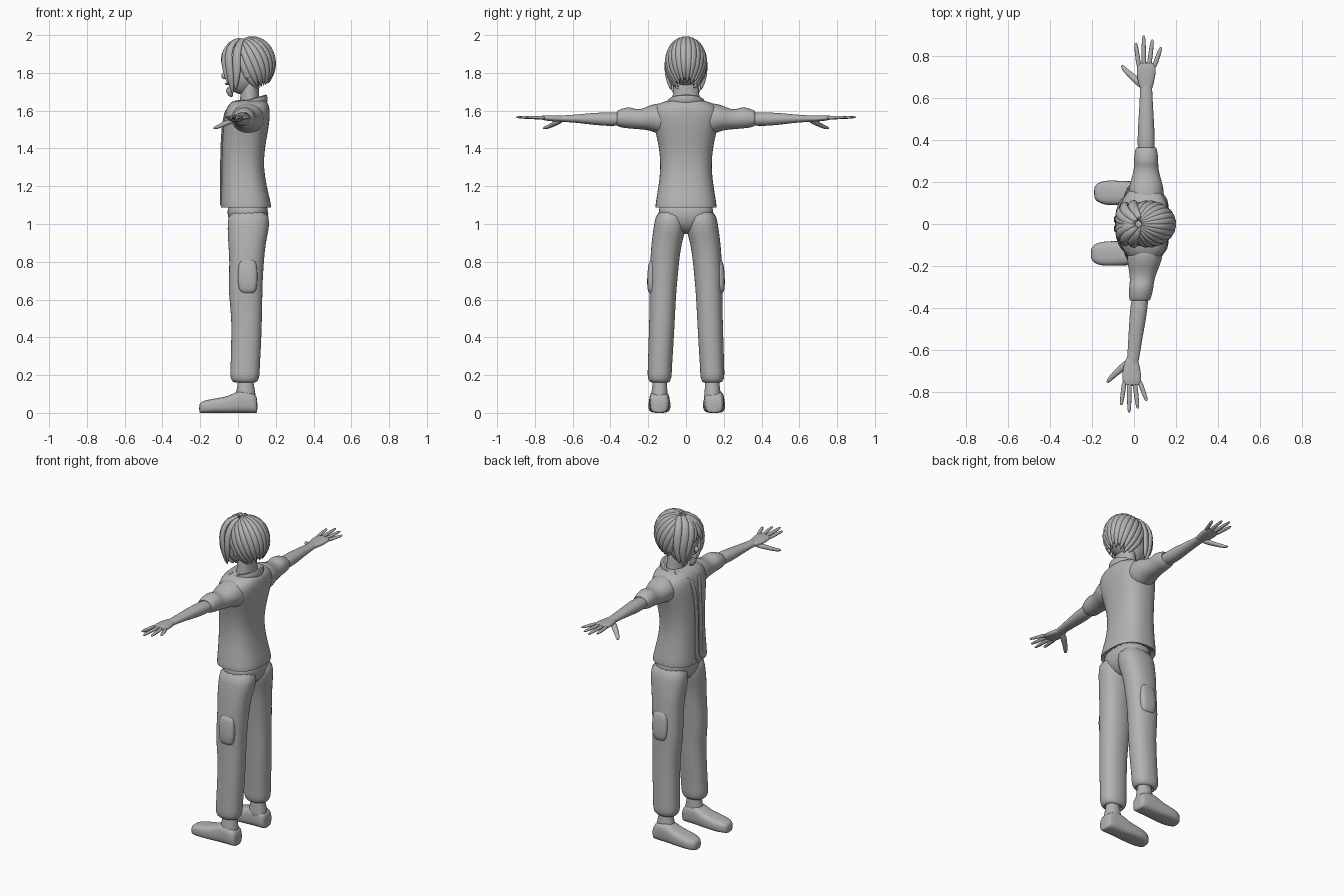
import bpy, bmesh, math
from mathutils import Vector as V

grey = bpy.data.materials.new("plain_grey")
grey.diffuse_color = (0.45, 0.45, 0.45, 1)


def finish(name, bm, sub=1, angle=60):
    bmesh.ops.recalc_face_normals(bm, faces=bm.faces)
    me = bpy.data.meshes.new(name)
    bm.to_mesh(me)
    bm.free()
    me.materials.append(grey)
    ob = bpy.data.objects.new(name, me)
    bpy.context.collection.objects.link(ob)
    if sub:
        ob.modifiers.new("smooth", "SUBSURF").levels = sub
        ob.modifiers["smooth"].render_levels = sub
    bpy.context.view_layer.objects.active = ob
    ob.select_set(True)
    bpy.ops.object.shade_smooth_by_angle(angle=math.radians(angle))
    ob.select_set(False)
    return ob


def skin(name, rings, sub=1):
    bm = bmesh.new()
    vs = [[bm.verts.new(p) for p in r] for r in rings]
    n = len(vs[0])
    for a, b in zip(vs, vs[1:]):
        for i in range(n):
            bm.faces.new((a[i], a[(i + 1) % n], b[(i + 1) % n], b[i]))
    bm.faces.new(vs[0])
    bm.faces.new(vs[-1])
    return finish(name, bm, sub)


def circle(n, power=2.0):
    for i in range(n):
        t = math.tau * (i + .5) / n
        c, s = math.cos(t), math.sin(t)
        yield (math.copysign(abs(c) ** (2 / power), c), math.copysign(abs(s) ** (2 / power), s))


def stack(name, rows, n=20, power=2.4, axis='z', sub=1):
    """Loft from rows of (height, u0, u1, v0, v1); axis z uses (x, y), axis y uses (x, z), axis x uses (y, z)."""
    rings = []
    for h, u0, u1, v0, v1 in rows:
        ring = []
        for c, s in circle(n, power):
            u, v = (u0 + u1) / 2 + c * (u1 - u0) / 2, (v0 + v1) / 2 + s * (v1 - v0) / 2
            ring.append({'z': (u, v, h), 'y': (u, h, v), 'x': (h, u, v)}[axis])
        rings.append(ring)
    return skin(name, rings, sub)


def tube(name, pts, sizes, up, n=8, sub=1):
    """Loft along a path; sizes are (half width, half thickness), up(p) gives the thickness direction."""
    pts = [V(p) for p in pts]
    rings = []
    for i, p in enumerate(pts):
        t = (pts[min(i + 1, len(pts) - 1)] - pts[max(i - 1, 0)]).normalized()
        side = t.cross(up(p)).normalized()
        top = side.cross(t)
        rings.append([p + side * c * sizes[i][0] + top * s * sizes[i][1] for c, s in circle(n)])
    return skin(name, rings, sub)


def ball(name, c, r, seg=20):
    bm = bmesh.new()
    bmesh.ops.create_uvsphere(bm, u_segments=seg, v_segments=seg // 2 + 2, radius=1)
    for v in bm.verts:
        v.co = V(c) + V(a * b for a, b in zip(v.co, r))
    return finish(name, bm, 0)


Z = lambda p: V((0, 0, 1))

# Shirt body with a flared hem and rounded shoulders
stack("shirt", [
    (1.12, -.07, .15, -.13, .13), (1.088, -.085, .17, -.155, .155), (1.082, -.092, .177, -.163, .163),
    (1.11, -.092, .175, -.162, .162), (1.2, -.088, .152, -.146, .146), (1.3, -.087, .135, -.134, .134),
    (1.4, -.085, .142, -.142, .142), (1.48, -.081, .157, -.16, .16), (1.55, -.075, .168, -.18, .18),
    (1.6, -.066, .17, -.185, .185), (1.635, -.05, .162, -.15, .15), (1.66, -.02, .145, -.095, .095)], 28, 2.5)
# Front opening with overlapping edges
for s in (-1, 1):
    tube("shirt_front_edge", [(-.092, s * .022, 1.09), (-.089, s * .022, 1.2), (-.088, s * .02, 1.35),
         (-.085, s * .02, 1.45), (-.077, s * .026, 1.55), (-.06, s * .04, 1.61)],
         [(.018, .007)] * 6, lambda p: V((-1, 0, 0)))

# Collar, higher at the back
rings = []
for r, h in ((.75, -.03), (1.05, -.03), (1.12, 0), (1.08, .026), (.92, .028), (.82, 0)):
    rings.append([(.057 + c * .092 * r, s * .092 * r, 1.637 + .023 * c + h * (.8 + .2 * c)) for c, s in circle(20)])
skin("collar", rings)
for s in (-1, 1):
    tube("collar_flap", [(.02, s * .09, 1.655), (-.02, s * .07, 1.64), (-.045, s * .04, 1.625), (-.055, s * .025, 1.60)],
         [(.02, .007), (.022, .008), (.02, .008), (.006, .005)], lambda p: V((-.5, 0, 1)))

# Neck and lower torso
stack("neck", [(1.6, .0, .125, -.085, .085), (1.66, .01, .115, -.075, .075), (1.71, .015, .108, -.068, .068),
               (1.8, .01, .12, -.07, .07)], 16, 2)
stack("trouser_seat", [(1.14, -.06, .15, -.14, .14), (1.05, -.058, .168, -.155, .155),
                       (.99, -.045, .15, -.12, .12), (.945, .0, .1, -.05, .05)], 20)

for s in (-1, 1):
    def m(rows):
        return [(z, a, b, s * c, s * d) for z, a, b, c, d in rows]
    # Trouser leg with gathered cuff
    stack("trouser_leg", m([
        (1.08, -.05, .165, .0, .155), (1.0, -.057, .168, .0, .17), (.95, -.056, .16, .005, .177),
        (.9, -.053, .148, .022, .184), (.8, -.046, .138, .036, .191), (.7, -.05, .132, .045, .194),
        (.62, -.05, .13, .052, .194), (.5, -.034, .128, .058, .195), (.35, -.038, .123, .066, .2),
        (.24, -.04, .116, .074, .203), (.2, -.044, .116, .074, .205), (.17, -.036, .108, .08, .2),
        (.155, -.015, .09, .095, .18), (.18, -.005, .08, .1, .175)]), 18, 2.3)
    # Side pocket
    stack("side_pocket", m([(.815, .015, .09, .15, .188), (.79, .0, .1, .15, .2), (.72, -.004, .106, .15, .207),
                            (.65, .0, .1, .15, .206), (.63, .02, .085, .15, .195)]), 14, 3)
    # Shoe: ankle and foot
    o = .008 if s > 0 else 0
    stack("ankle", m([(.2, .0, .08, .1, .175), (.15, -.002, .084, .1, .178),
                      (.1, -.015, .095, .096, .185), (.05, -.02, .1, .09, .192)]), 14, 2.2)
    dx = .015 if s > 0 else 0
    stack("foot", [(x, s * a + s * o, s * b + s * o, -.001, z) for x, a, b, z in (
        (.103, .11, .175, .07), (.095, .092, .19, .1), (.05, .088, .194, .12), (.0, .086, .196, .12),
        (-.04, .083, .198, .092), (-.1, .08, .2, .08), (-.16 + dx, .083, .2, .07), (-.195 + dx, .1, .185, .06),
        (-.206 + dx, .118, .165, .045))], 16, 3.2, 'x')

    # Arms: the two sides lean a little differently
    k = .03 if s > 0 else -.0
    lean = (lambda y: .058) if s > 0 else (lambda y: .058 - .115 * max(0, y - .1))

    def arm(name, rows, n=16):
        stack(name, [(s * y, lean(y) - w, lean(y) + w, z0, z1) for y, w, z0, z1 in rows], n, 2.1, 'y')
    arm("sleeve", [(.08, .085, 1.47, 1.64), (.15, .088, 1.475, 1.642), (.19, .08, 1.495, 1.63),
                   (.24, .064, 1.5, 1.606), (.28, .058, 1.503, 1.612), (.3, .06, 1.505, 1.622),
                   (.34, .056, 1.508, 1.612), (.365, .05, 1.518, 1.6), (.368, .044, 1.525, 1.592),
                   (.35, .038, 1.53, 1.585)])
    arm("forearm", [(.3, .038, 1.525, 1.585), (.38, .042, 1.518, 1.592), (.44, .041, 1.519, 1.592),
                    (.52, .036, 1.528, 1.586), (.6, .031, 1.538, 1.578), (.66, .029, 1.54, 1.575),
                    (.69, .022, 1.545, 1.572)])
    # Palm, thumb and fingers
    c = lean(.7)
    stack("palm", [(s * y, c + a, c + b, z0, z1) for y, a, b, z0, z1 in (
        (.63, -.025, .025, 1.543, 1.573), (.66, -.035, .034, 1.541, 1.574), (.7, -.045, .044, 1.542, 1.576),
        (.74, -.047, .048, 1.547, 1.576), (.775, -.04, .045, 1.553, 1.574))], 14, 2.5, 'y')
    tube("thumb", [(c - .01, s * .655, 1.55), (c - .045, s * .685, 1.537), (c - .08, s * .715, 1.521),
                   (c - .105, s * .74, 1.51), (c - .118, s * .758, 1.506)],
         [(.02, .014), (.02, .015), (.015, .012), (.013, .01), (.006, .005)], Z)
    for bx, tx, ty in ((-.034, -.05, .865), (-.011, -.012, .9), (.013, .03, .882), (.036, .072, .845)):
        b, e = V((c + bx, s * .745, 1.562)), V((c + tx, s * ty, 1.566))
        tube("finger", [b.lerp(e, t) for t in (0, .35, .7, .93, 1)],
             [(.013, .011), (.012, .01), (.011, .009), (.009, .007), (.004, .003)], Z)

# Face
ball("head", (.025, 0, 1.80), (.093, .084, .115))
ball("nose", (-.072, 0, 1.785), (.016, .012, .018), 12)
ball("mouth", (-.058, 0, 1.742), (.012, .026, .006), 12)
for s in (-1, 1):
    ball("eye", (-.058, s * .032, 1.815), (.008, .015, .009), 12)
    tube("eyebrow", [(-.066, s * .014, 1.835), (-.064, s * .032, 1.84), (-.052, s * .05, 1.834)],
         [(.004, .004), (.006, .005), (.003, .003)], Z)
    ball("ear", (.05, s * .09, 1.8), (.022, .012, .032), 12)
tube("chin_beard", [(-.045, 0, 1.725), (-.05, 0, 1.705), (-.04, 0, 1.685), (-.03, 0, 1.672)],
     [(.03, .016), (.032, .018), (.022, .016), (.006, .005)], lambda p: V((-1, 0, 0)))

# Hair cap and strands fanning from a point above the forehead
C, R = V((.07, 0, 1.855)), (.115, .095, .125)
ball("hair_cap", C, (.12, .1, .128), 24)
P, U, W = V((-.447, 0, .894)), V((-.894, 0, -.447)), V((0, 1, 0))
out = lambda p: V((a / (b * b) for a, b in zip(p - C, R))).normalized()
N = 16
for i in range(N):
    phi = math.radians(68 + (292 - 68) * i / (N - 1))
    last = 146 + (10 if i % 2 else 0)
    pts, sizes = [], []
    for j in range(10):
        t = j / 9
        th = math.radians(8 + (last - 8) * t)
        d = P * math.cos(th) + (U * math.cos(phi) + W * math.sin(phi)) * math.sin(th)
        pts.append(C + V(a * b * 1.02 for a, b in zip(d, R)) - V((0, 0, .03 * t ** 4)))
        taper = 1 if j < 8 else (.75, .2)[j - 8]
        sizes.append((max(.008, .021 * math.sin(th) + .003) * taper, .019 * (.6 + .4 * math.sin(th)) * taper))
    tube("hair_strand", pts, sizes, out)

# Fringe and long locks framing the face
locks = [
    ([(.02, .01, 1.982), (-.03, .045, 1.965), (-.055, .08, 1.9), (-.045, .092, 1.82), (-.035, .08, 1.74), (-.028, .06, 1.685)], .026),
    ([(.03, .02, 1.982), (.005, .06, 1.96), (-.01, .094, 1.89), (-.005, .1, 1.82), (-.01, .092, 1.76), (-.012, .08, 1.71)], .026),
    ([(.01, .0, 1.982), (-.045, .02, 1.955), (-.072, .045, 1.905), (-.072, .062, 1.85), (-.062, .07, 1.79), (-.052, .07, 1.74)], .024),
    ([(.01, .0, 1.98), (-.04, .005, 1.955), (-.07, .015, 1.91), (-.078, .025, 1.875), (-.076, .036, 1.85), (-.07, .045, 1.83)], .02)]
for s in (-1, 1):
    for path, w in locks:
        tube("front_lock", [(x, s * y, z) for x, y, z in path],
             [(w * f, .016 * g) for f, g in ((.5, .6), (.9, 1), (1, 1), (1, 1), (.7, .9), (.2, .3))], out)
